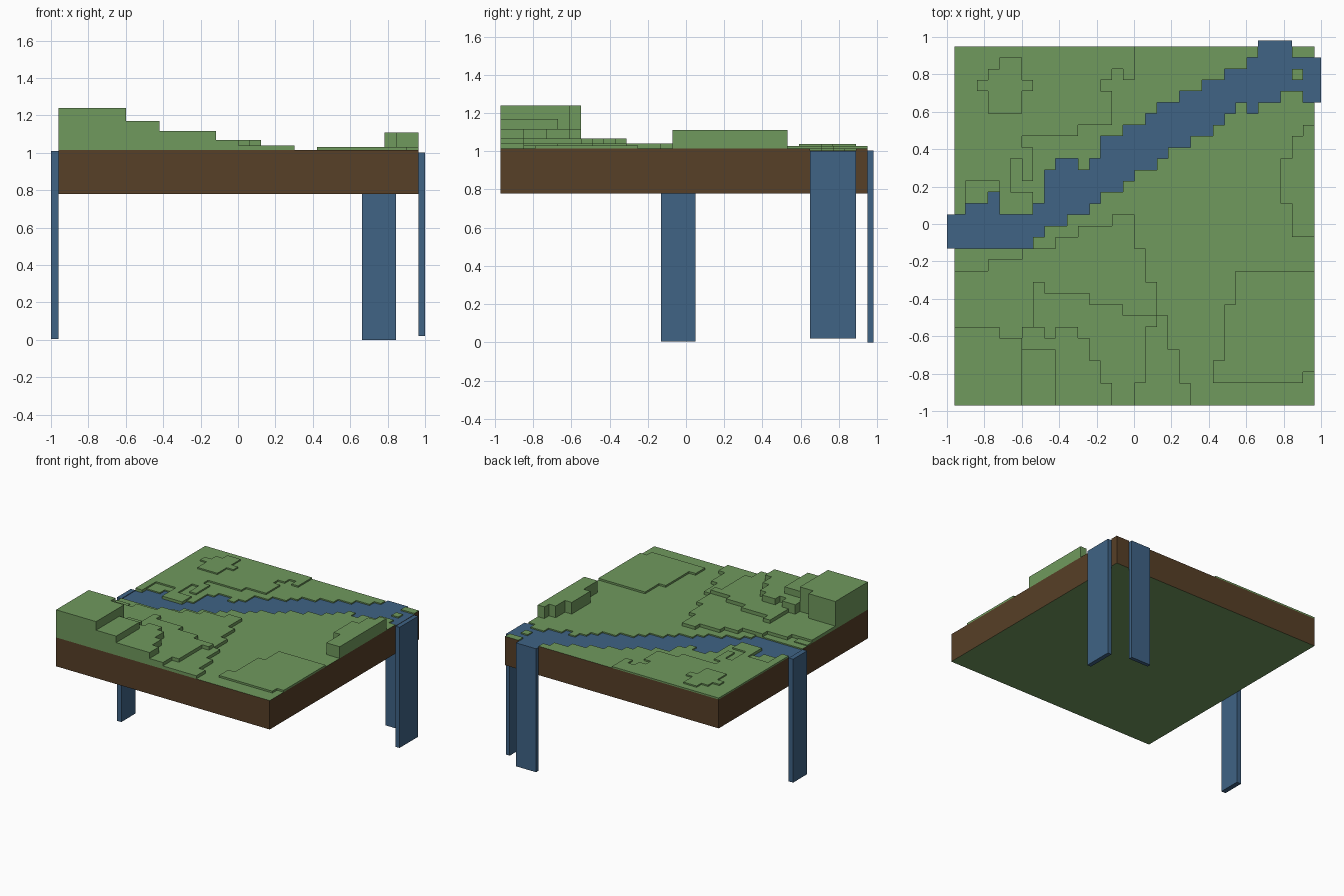
import bpy, bmesh

if "Cube" in bpy.data.objects:
    bpy.data.objects.remove(bpy.data.objects["Cube"])

N = 32
X = [-0.96 + 1.925 / N * i for i in range(N + 1)]
Y = [-0.97 + 0.06 * j for j in range(N + 1)]
Z_BOTTOM, Z_BASE, Z_WATER = 0.78, 1.015, 1.005


def material(name, rgb):
    m = bpy.data.materials.new(name)
    m.diffuse_color = (*rgb, 1)
    m.use_nodes = True
    m.node_tree.nodes["Principled BSDF"].inputs["Base Color"].default_value = m.diffuse_color
    return m


GRASS = material("grass", (0.16, 0.32, 0.11))
SOIL = material("soil", (0.095, 0.05, 0.02))
WATER = material("water", (0.05, 0.125, 0.235))

# Height grid, filled by column runs: (start column, end column, low row, high row)
height = [[Z_BASE] * N for _ in range(N)]


def cells(runs):
    return [(i, j) for a, b, lo, hi in runs for i in range(a, b) for j in range(lo, hi)]


def raise_to(z, runs):
    for i, j in cells(runs):
        height[i][j] = z


# South-west hill, terrace by terrace
raise_to(1.022, [(0, 2, 12, 13)])
raise_to(1.04, [(0, 3, 0, 12), (3, 6, 0, 13), (6, 9, 0, 14), (9, 11, 0, 15),
                (11, 14, 0, 16), (14, 16, 0, 17), (16, 17, 0, 14), (17, 18, 0, 11),
                (18, 19, 0, 8), (19, 20, 0, 5), (20, 21, 0, 2)])
raise_to(1.068, [(6, 7, 0, 7), (7, 8, 0, 11), (8, 12, 0, 10), (12, 15, 0, 9),
                 (15, 16, 0, 8), (16, 17, 2, 8), (17, 18, 7, 8)])
raise_to(1.117, [(6, 8, 0, 7), (8, 9, 0, 6), (9, 11, 0, 7), (11, 12, 0, 6),
                 (12, 13, 0, 4), (13, 14, 0, 2)])
raise_to(1.17, [(6, 9, 0, 5)])
raise_to(1.24, [(0, 4, 0, 7), (4, 6, 0, 6)])
# South-east terrace and east ridge
raise_to(1.03, [(23, 24, 2, 4), (24, 25, 2, 9), (25, 31, 2, 12), (31, 32, 3, 12)])
raise_to(1.11, [(29, 30, 18, 22), (30, 31, 15, 24), (31, 32, 15, 25)])
# North-west terrace and its small plateau
raise_to(1.027, [(0, 1, 17, 32), (1, 4, 20, 32), (4, 5, 17, 32), (5, 6, 22, 32),
                 (5, 7, 17, 19), (6, 7, 20, 23), (6, 11, 24, 32), (11, 13, 25, 32),
                 (13, 14, 25, 28), (13, 14, 29, 32), (14, 15, 30, 32), (15, 16, 29, 32)])
raise_to(1.038, [(3, 6, 26, 30), (2, 7, 28, 29), (4, 6, 30, 31)])
# River course
river = set(cells([
    (0, 1, 14, 17), (1, 3, 14, 18), (3, 4, 14, 19), (4, 7, 14, 17), (7, 8, 15, 18),
    (8, 9, 16, 21), (9, 10, 16, 22), (10, 11, 17, 22), (11, 12, 17, 21), (12, 13, 18, 22),
    (13, 15, 19, 24), (15, 16, 20, 25), (16, 17, 21, 25), (17, 18, 21, 26),
    (18, 19, 22, 27), (19, 20, 23, 27), (20, 21, 23, 28), (21, 22, 24, 28),
    (22, 23, 24, 29), (23, 24, 25, 29), (24, 25, 26, 30), (25, 26, 27, 30),
    (26, 27, 26, 31), (27, 29, 27, 32), (29, 30, 28, 32), (30, 31, 28, 31),
    (31, 32, 27, 31)])) - {(30, 29)}
for i, j in river:
    height[i][j] = Z_WATER


def make(name, faces, mat):
    bm = bmesh.new()
    for f in faces:
        bm.faces.new([bm.verts.new(p) for p in f])
    bmesh.ops.remove_doubles(bm, verts=bm.verts, dist=0.0005)
    me = bpy.data.meshes.new(name)
    bm.to_mesh(me)
    bm.free()
    me.materials.append(mat)
    ob = bpy.data.objects.new(name, me)
    bpy.context.collection.objects.link(ob)
    return ob


def wall(p, q, lo, hi):
    return [(*p, lo), (*q, lo), (*q, hi), (*p, hi)]


grass, soil, water = [], [], []
for i in range(N):
    for j in range(N):
        z = height[i][j]
        c = [(X[i], Y[j]), (X[i + 1], Y[j]), (X[i + 1], Y[j + 1]), (X[i], Y[j + 1])]
        (water if (i, j) in river else grass).append([(*p, z) for p in c])
        for k, (di, dj) in enumerate([(0, -1), (1, 0), (0, 1), (-1, 0)]):
            a, b = i + di, j + dj
            p, q = c[k], c[(k + 1) % 4]
            if 0 <= a < N and 0 <= b < N:
                low = height[a][b]
            else:
                low = min(z, Z_BASE)
                soil.append(wall(p, q, Z_BOTTOM, low))
            if z > low:
                grass.append(wall(p, q, low, z))
# Underside of the tile
grass.append([(X[a], Y[b], Z_BOTTOM) for a, b in [(0, 0), (0, N), (N, N), (N, 0)]])

make("terrain", grass, GRASS)
make("soil_sides", soil, SOIL)
make("river", water, WATER)


# Waterfalls pouring over the tile edges
def box(name, lo, hi, mat):
    bpy.ops.mesh.primitive_cube_add(size=1, location=[(a + b) / 2 for a, b in zip(lo, hi)])
    ob = bpy.context.object
    ob.name = name
    ob.scale = [b - a for a, b in zip(lo, hi)]
    ob.data.materials.append(mat)


box("left_waterfall", (-1.0, Y[14], 0.005), (X[0], Y[17], 1.01), WATER)
box("back_waterfall", (X[27], Y[N], 0.0), (X[30], 0.98, 1.005), WATER)
box("right_waterfall", (X[N], Y[27], 0.02), (1.0, Y[31], 1.002), WATER)
